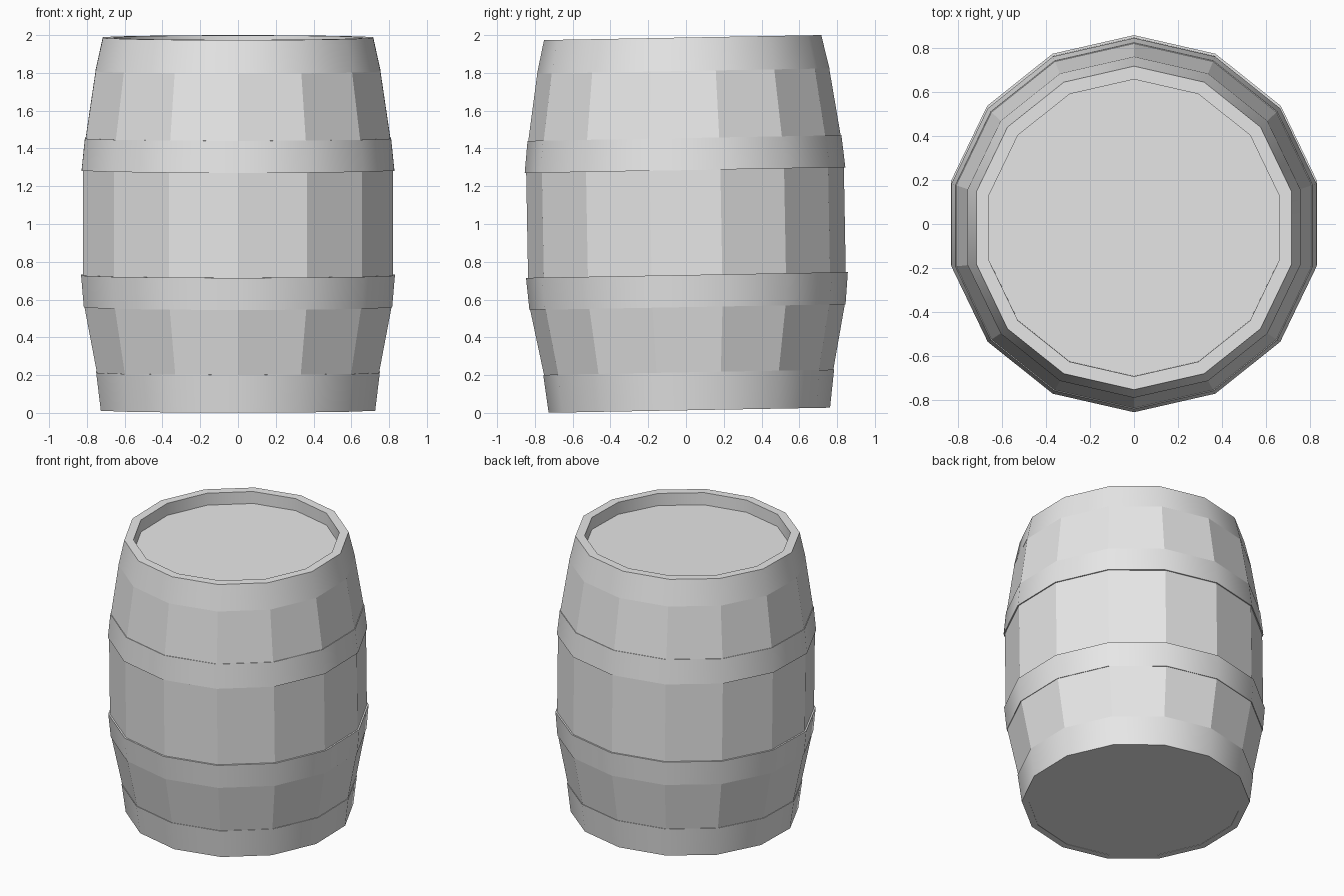
import bpy, bmesh, math
from mathutils import Matrix

cube = bpy.data.objects.get("Cube")
if cube:
    bpy.data.objects.remove(cube, do_unlink=True)

SIDES = 14
LEAN = Matrix.Translation((0, 0, 1)) @ Matrix.Rotation(0.018, 4, 'X') @ Matrix.Translation((0, 0, -1))

grey = bpy.data.materials.new("plain grey")
grey.use_nodes = True
grey.diffuse_color = (0.8, 0.8, 0.8, 1)
grey.node_tree.nodes["Principled BSDF"].inputs["Base Color"].default_value = (0.8, 0.8, 0.8, 1)


def lathe(name, profile, closed=False, caps=(), smooth=False):
    """Spin (radius, height) points into a faceted ring; caps fill chosen ends."""
    bm = bmesh.new()
    rings = []
    for r, z in profile:
        ring = []
        for i in range(SIDES):
            a = math.pi / 2 + math.tau * i / SIDES
            ring.append(bm.verts.new((r * math.cos(a), r * math.sin(a), z)))
        rings.append(ring)
    pairs = list(zip(rings, rings[1:]))
    if closed:
        pairs.append((rings[-1], rings[0]))
    for low, high in pairs:
        for i in range(SIDES):
            j = (i + 1) % SIDES
            bm.faces.new((low[i], low[j], high[j], high[i]))
    for end in caps:
        bm.faces.new(rings[end] if end else rings[end][::-1])
    bmesh.ops.recalc_face_normals(bm, faces=bm.faces)
    bm.transform(LEAN)
    mesh = bpy.data.meshes.new(name)
    bm.to_mesh(mesh)
    bm.free()
    mesh.materials.append(grey)
    obj = bpy.data.objects.new(name, mesh)
    bpy.context.collection.objects.link(obj)
    if smooth:
        bpy.ops.object.select_all(action='DESELECT')
        obj.select_set(True)
        bpy.context.view_layer.objects.active = obj
        bpy.ops.object.shade_smooth_by_angle(angle=math.radians(30))
    return obj


# Flat-sided staves, closed below and by the sunken lid above
lathe("staves_and_lid", [
    (0.735, 0.016), (0.766, 0.215), (0.833, 0.56), (0.841, 0.73),
    (0.841, 1.285), (0.827, 1.455), (0.773, 1.81), (0.725, 1.98),
    (0.675, 1.98), (0.675, 1.9)], caps=(0, -1))

# Smooth hoops: (bottom radius, bottom z, top radius, top z, inner radius)
hoops = {
    "bottom_hoop": (0.745, 0.014, 0.770, 0.215, 0.70),
    "lower_hoop": (0.837, 0.56, 0.852, 0.73, 0.80),
    "upper_hoop": (0.849, 1.285, 0.831, 1.455, 0.80),
    "top_hoop": (0.774, 1.81, 0.734, 1.987, 0.674),
}
for name, (r0, z0, r1, z1, inner) in hoops.items():
    lathe(name, [(r0, z0), (r1, z1), (inner, z1), (inner, z0 + 0.09 if name == "top_hoop" else z0)],
          closed=True, smooth=True)
